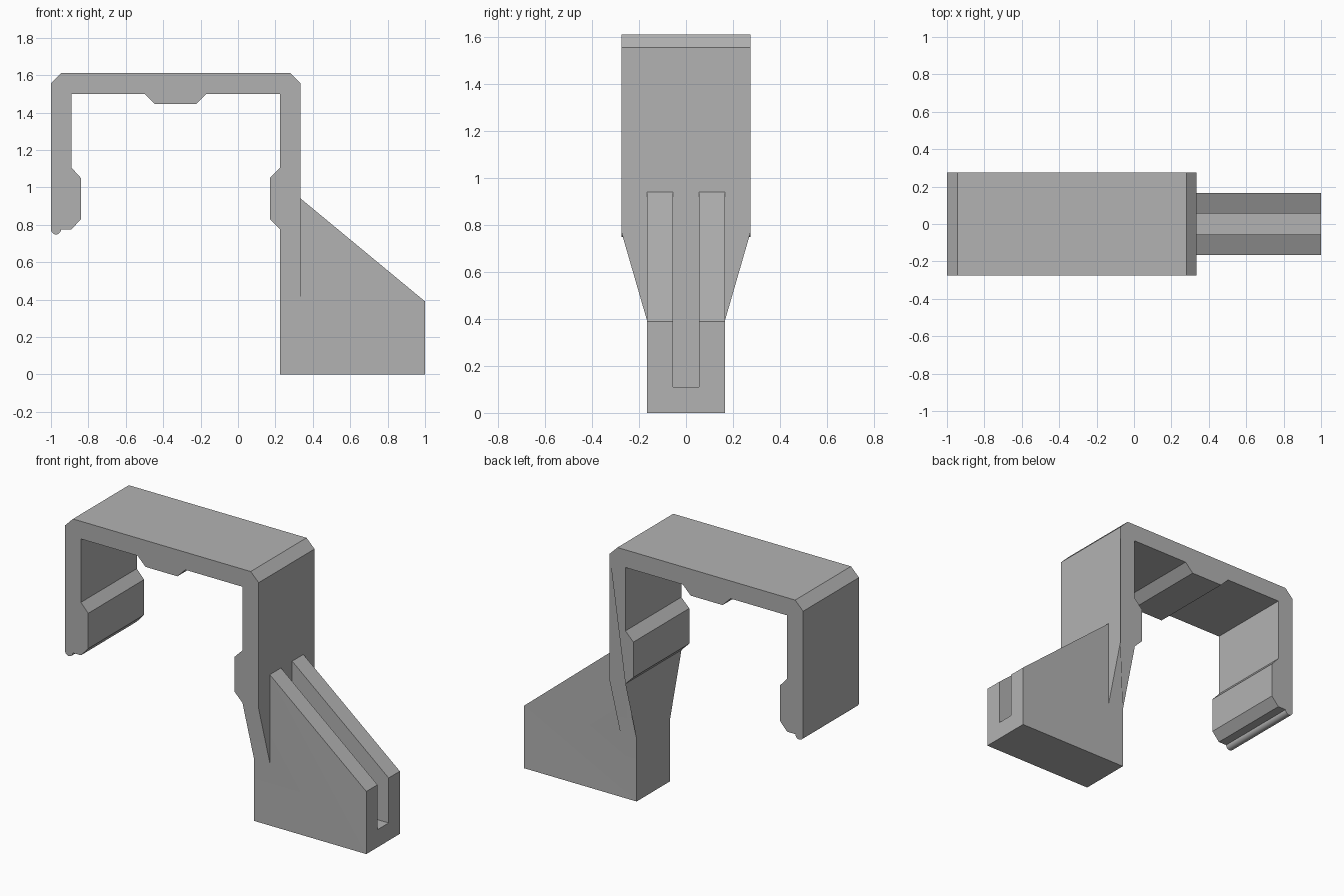
import bpy, bmesh
from math import pi, cos, sin

cube = bpy.data.objects.get("Cube")
if cube:
    bpy.data.objects.remove(cube, do_unlink=True)

grey = bpy.data.materials.new("plain grey")
grey.use_nodes = True
colour = (0.45, 0.45, 0.45, 1)
grey.diffuse_color = colour
grey.node_tree.nodes["Principled BSDF"].inputs["Base Color"].default_value = colour


def extrude_profile(name, points, half):
    """Extrude an x-z outline symmetrically along y."""
    bm = bmesh.new()
    face = bm.faces.new([bm.verts.new((x, -half, z)) for x, z in points])
    out = bmesh.ops.extrude_face_region(bm, geom=[face])
    for v in out["geom"]:
        if isinstance(v, bmesh.types.BMVert):
            v.co.y = half
    bmesh.ops.recalc_face_normals(bm, faces=bm.faces[:])
    mesh = bpy.data.meshes.new(name)
    bm.to_mesh(mesh)
    bm.free()
    mesh.materials.append(grey)
    obj = bpy.data.objects.new(name, mesh)
    bpy.context.collection.objects.link(obj)
    return obj


def combine(target, tool, operation):
    """Apply a boolean and drop the tool object."""
    mod = target.modifiers.new(operation.title(), "BOOLEAN")
    mod.operation, mod.solver, mod.object = operation, "EXACT", tool
    bpy.ops.object.select_all(action="DESELECT")
    bpy.context.view_layer.objects.active = target
    target.select_set(True)
    bpy.ops.object.modifier_apply(modifier=mod.name)
    bpy.data.objects.remove(tool, do_unlink=True)


# Clip outline: roof, two arms with lugs, rounded bead under the free arm
wide, narrow = 0.275, 0.165
bead_r, bead_z = 0.027, 0.775
bead = [(-1 + bead_r - bead_r * cos(a), bead_z - bead_r * sin(a))
        for a in (pi * i / 10 for i in range(11))]
outline = [(-0.945, 1.61), (-1, 1.555)] + bead + [
    (-0.89, 0.775), (-0.84, 0.83), (-0.84, 1.05), (-0.89, 1.105),
    (-0.89, 1.5), (-0.5, 1.5), (-0.445, 1.445), (-0.225, 1.445), (-0.17, 1.5),
    (0.225, 1.5), (0.225, 1.105), (0.17, 1.05), (0.17, 0.83), (0.225, 0.775),
    (0.225, 0), (0.335, 0), (0.335, 1.555), (0.28, 1.61)]
bracket = extrude_profile("bracket", outline, wide)

# Taper the long leg between two heights
taper_top, taper_end = 0.77, 0.39
bm = bmesh.new()
bm.from_mesh(bracket.data)
for z in (taper_top, taper_end):
    faces = [f for f in bm.faces if f.calc_center_median().x > -0.5]
    edges = {e for f in faces for e in f.edges}
    verts = {v for f in faces for v in f.verts}
    bmesh.ops.bisect_plane(bm, geom=[*faces, *edges, *verts],
                           plane_co=(0, 0, z), plane_no=(0, 0, 1))
for v in bm.verts:
    if v.co.x > 0.2 and v.co.z < taper_end + 0.01:
        v.co.y = narrow if v.co.y > 0 else -narrow
bm.to_mesh(bracket.data)
bm.free()

# Forked wedge with an open slot along its length
fork = extrude_profile("fork", [(0.28, 0), (1, 0), (1, 0.39),
                                (0.335, 0.94), (0.28, 0.94)], narrow)
slot = extrude_profile("slot_cutter", [(0.335, 0.11), (1.2, 0.11),
                                       (1.2, 1.2), (0.335, 1.2)], 0.055)
slot.hide_render = True
combine(fork, slot, "DIFFERENCE")
combine(bracket, fork, "UNION")

# Merge flat regions and keep the edges crisp
bm = bmesh.new()
bm.from_mesh(bracket.data)
bmesh.ops.remove_doubles(bm, verts=bm.verts[:], dist=0.0005)
bmesh.ops.dissolve_limit(bm, angle_limit=0.01, verts=bm.verts[:], edges=bm.edges[:])
bm.to_mesh(bracket.data)
bm.free()
bpy.ops.object.shade_smooth_by_angle(angle=pi / 6)
